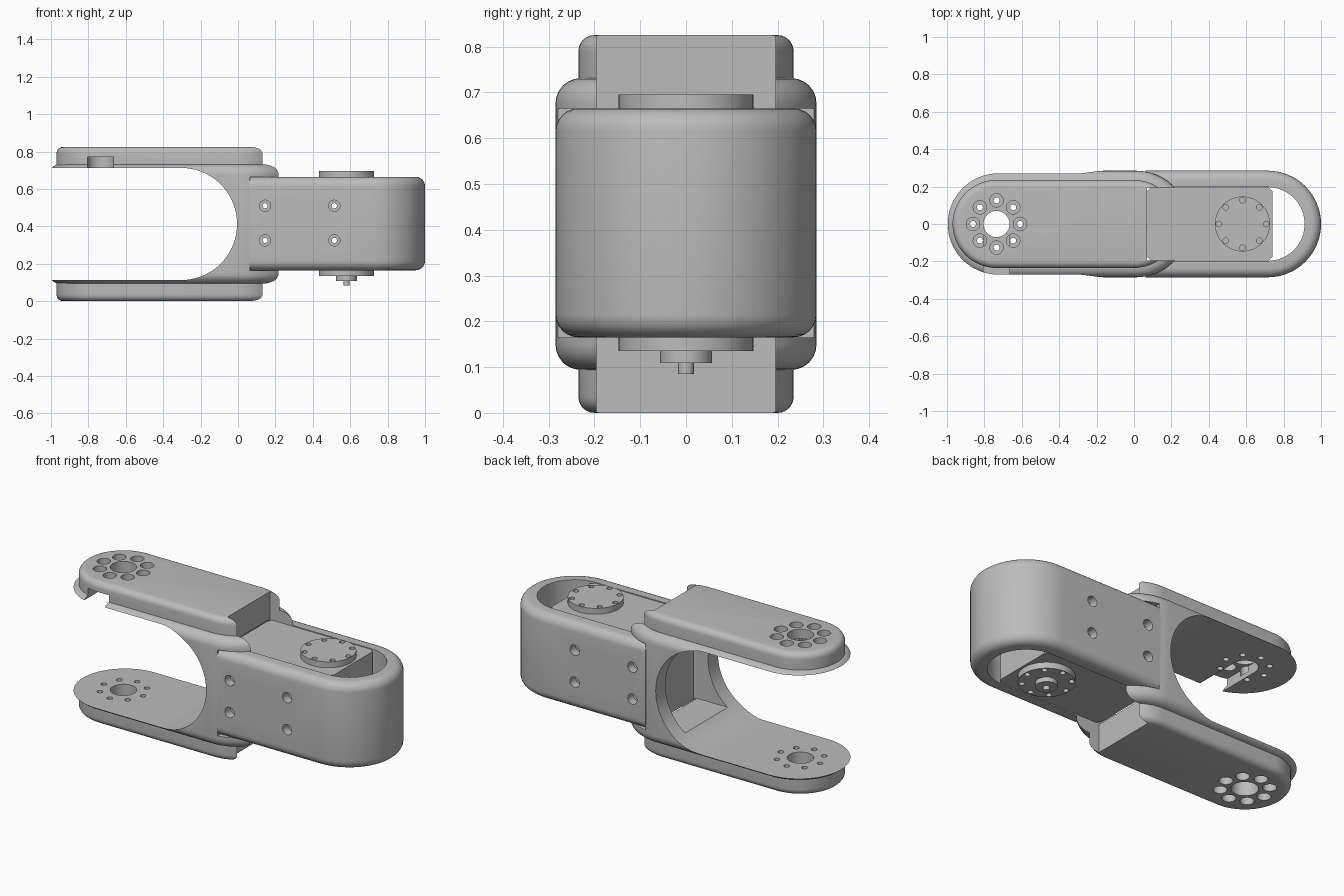
import bpy, bmesh, math
from mathutils import Matrix, Vector

cube = bpy.data.objects.get("Cube")
if cube:
    bpy.data.objects.remove(cube, do_unlink=True)

grey = bpy.data.materials.new("plain_grey")
grey.use_nodes = True
colour = (0.5, 0.5, 0.5, 1)
grey.diffuse_color = colour
grey.node_tree.nodes["Principled BSDF"].inputs["Base Color"].default_value = colour

MID = 0.4125      # mirror height of the fork
PIVOT = -0.735    # axis of the fork holes
SHAFT = 0.58      # axis of the servo discs


def make(name, bm):
    bmesh.ops.recalc_face_normals(bm, faces=bm.faces)
    mesh = bpy.data.meshes.new(name)
    bm.to_mesh(mesh)
    bm.free()
    mesh.materials.append(grey)
    ob = bpy.data.objects.new(name, mesh)
    bpy.context.collection.objects.link(ob)
    return ob


def stadium(name, x0, x1, r, z0, z1, fillet=0, steps=32):
    """Upright solid with two rounded ends and filleted rims."""
    bm = bmesh.new()
    pts = []
    for cx, start in ((x1, -math.pi / 2), (x0, math.pi / 2)):
        for i in range(steps + 1):
            a = start + math.pi * i / steps
            pts.append(bm.verts.new((cx + r * math.cos(a), r * math.sin(a), z0)))
    base = bm.faces.new(pts)
    top = bmesh.ops.extrude_face_region(bm, geom=[base])["geom"]
    for v in top:
        if isinstance(v, bmesh.types.BMVert):
            v.co.z = z1
    if fillet:
        rims = [e for e in bm.edges if abs(e.verts[0].co.z - e.verts[1].co.z) < 1e-6]
        bmesh.ops.bevel(bm, geom=rims, offset=fillet, segments=6, profile=0.5, affect='EDGES')
    return make(name, bm)


def box(name, x0, x1, y0, y1, z0, z1, chamfer=0):
    bm = bmesh.new()
    size = Matrix.Diagonal((x1 - x0, y1 - y0, z1 - z0, 1))
    centre = Matrix.Translation(((x0 + x1) / 2, (y0 + y1) / 2, (z0 + z1) / 2))
    bmesh.ops.create_cube(bm, size=1, matrix=centre @ size)
    if chamfer:
        posts = [e for e in bm.edges if abs(e.verts[0].co.z - e.verts[1].co.z) > 0.01]
        bmesh.ops.bevel(bm, geom=posts, offset=chamfer, segments=1, affect='EDGES')
    return make(name, bm)


def rod(name, start, end, r, sides=32):
    a, b = Vector(start), Vector(end)
    turn = (b - a).to_track_quat('Z', 'Y').to_matrix().to_4x4()
    bm = bmesh.new()
    bmesh.ops.create_cone(bm, cap_ends=True, segments=sides, radius1=r, radius2=r,
                          depth=(b - a).length, matrix=Matrix.Translation((a + b) / 2) @ turn)
    return make(name, bm)


def combine(target, tools, operation='DIFFERENCE'):
    for tool in tools:
        mod = target.modifiers.new("combine", 'BOOLEAN')
        mod.operation = operation
        mod.solver = 'EXACT'
        mod.object = tool
        bpy.context.view_layer.objects.active = target
        bpy.ops.object.modifier_apply(modifier=mod.name)
        bpy.data.objects.remove(tool, do_unlink=True)


def ring(cx, radius, count=8):
    return [(cx + radius * math.cos(math.tau * i / count),
             radius * math.sin(math.tau * i / count)) for i in range(count)]


def upright(x, y, z0, z1, r, sides=24):
    return rod("cutter", (x, y, z0), (x, y, z1), r, sides)


# Fork: wide body joined with the narrower raised covers
fork = stadium("fork", -0.725, 0.01, 0.285, 0.094, 0.731, 0.055)
combine(fork, [stadium("covers", PIVOT, 0, 0.235, 0, 0.825, 0.035)], 'UNION')

# Fork mouth with its round throat, cut from side to side
combine(fork, [
    rod("throat", (-0.305, -0.5, MID), (-0.305, 0.5, MID), 0.3, 96),
    box("mouth", -1.2, -0.305, -0.5, 0.5, MID - 0.3, MID + 0.3),
    box("housing_seat", 0.065, 0.5, -0.5, 0.5, 0.165, 0.665),
    box("servo_seat", 0.07, 0.6, -0.195, 0.195, -0.1, 1),
    box("throat_window", -0.3, 0.2, -0.195, 0.195, 0.168, 0.657),
    box("cable_slot", PIVOT - 0.07, PIVOT + 0.07, -0.5, 0, 0.7, 0.77),
])

# Pivot holes: a bore, and a ring of screw holes widened in the covers
combine(fork, [upright(PIVOT, 0, -0.1, 1, 0.07, 48)])
for x, y in ring(PIVOT, 0.126):
    combine(fork, [upright(x, y, -0.1, 1, 0.016, 16),
                   upright(x, y, 0.74, 1, 0.036), upright(x, y, -0.1, 0.085, 0.036)])

# Housing: rounded shell open at top and bottom
housing = stadium("housing", 0, 0.715, 0.285, 0.165, 0.665, 0.05)
combine(housing, [stadium("pocket", -0.4, 0.715, 0.197, 0, 1),
                  box("end_trim", -0.5, 0.062, -0.5, 0.5, 0, 1)])

# Servo block inside the housing
servo = box("servo", 0.07, 0.74, -0.195, 0.195, 0.17, 0.661, 0.02)

# Side screw holes, widened at the outer skin
for x in (0.145, 0.515):
    for z in (0.325, 0.51):
        for part in (housing, servo):
            combine(part, [rod("cutter", (x, -0.5, z), (x, 0.5, z), 0.014, 16)])
        for side in (-1, 1):
            combine(housing, [rod("cutter", (x, side * 0.235, z), (x, side * 0.5, z), 0.03, 24)])

# Output discs above and below, with the lower boss and pin
top_disc = rod("top_disc", (SHAFT, 0, 0.65), (SHAFT, 0, 0.695), 0.147, 64)
bottom_disc = rod("bottom_disc", (SHAFT, 0, 0.135), (SHAFT, 0, 0.18), 0.147, 64)
for x, y in ring(SHAFT, 0.127):
    combine(top_disc, [upright(x, y, 0.67, 0.8, 0.015, 16)])
    combine(bottom_disc, [upright(x, y, 0, 0.16, 0.015, 16)])
boss = rod("bottom_boss", (SHAFT, 0, 0.109), (SHAFT, 0, 0.14), 0.057)
pin = rod("bottom_pin", (SHAFT, 0, 0.085), (SHAFT, 0, 0.115), 0.017, 24)

# Smooth curves, sharp edges
bpy.ops.object.select_all(action='DESELECT')
for ob in (fork, housing, servo, top_disc, bottom_disc, boss, pin):
    ob.select_set(True)
bpy.context.view_layer.objects.active = fork
bpy.ops.object.shade_smooth_by_angle(angle=math.radians(30))
